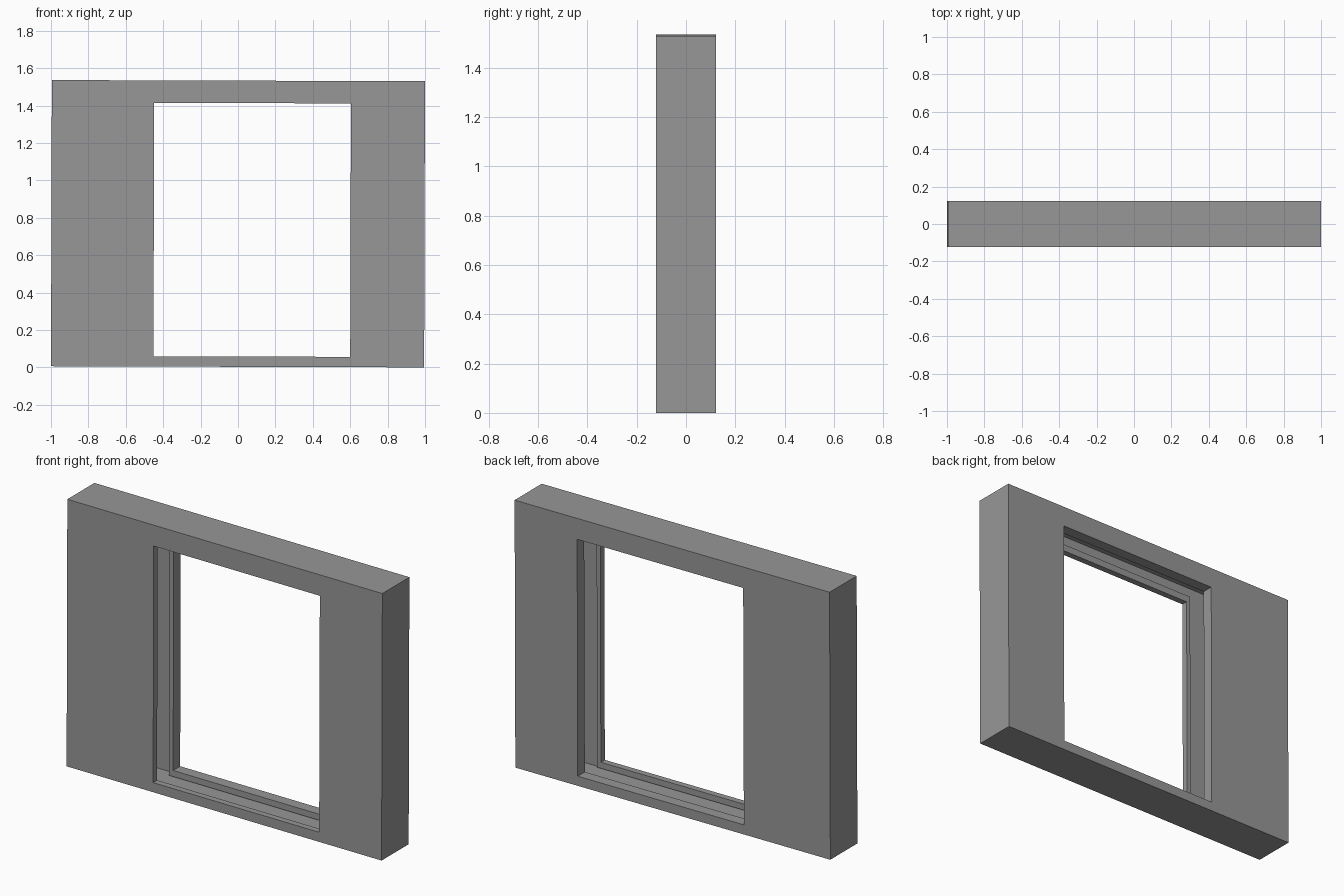
import bpy
import bmesh

default_cube = bpy.data.objects.get("Cube")
if default_cube:
    bpy.data.objects.remove(default_cube, do_unlink=True)

# Single plain grey finish
grey = bpy.data.materials.new("wall grey")
grey.use_nodes = True
colour = (0.31, 0.31, 0.31, 1)
grey.diffuse_color = colour
grey.node_tree.nodes["Principled BSDF"].inputs["Base Color"].default_value = colour

# Rectangles as left, right, bottom, top
outer = (-0.9975, 0.9975, 0.0, 1.53)
hollow = (-0.98, 0.98, 0.015, 1.515)
opening = (-0.45, 0.602, 0.055, 1.41)
lip = (-0.475, 0.625, 0.02, 1.45)

# Depths, front to back
FRONT, FRONT_SKIN, FRONT_LIP = -0.1225, -0.107, -0.0865
BACK_LIP, BACK_SKIN, BACK = 0.0585, 0.107, 0.1225

# Closed section swept around the opening: skin, returned lip, hollow core
section = [
    (outer, FRONT), (opening, FRONT), (opening, FRONT_LIP), (lip, FRONT_LIP),
    (lip, FRONT_SKIN), (hollow, FRONT_SKIN), (hollow, BACK_SKIN),
    (lip, BACK_SKIN), (lip, BACK_LIP), (opening, BACK_LIP),
    (opening, BACK), (outer, BACK),
]


def rectangle_loop(bm, rect, y):
    left, right, bottom, top = rect
    corners = ((left, bottom), (right, bottom), (right, top), (left, top))
    return [bm.verts.new((x, y, z)) for x, z in corners]


bm = bmesh.new()
loops = [rectangle_loop(bm, rect, y) for rect, y in section]
for i, a in enumerate(loops):
    b = loops[(i + 1) % len(loops)]
    for j in range(4):
        k = (j + 1) % 4
        bm.faces.new((a[j], a[k], b[k], b[j]))
bmesh.ops.recalc_face_normals(bm, faces=bm.faces[:])

mesh = bpy.data.meshes.new("wall_with_window_opening")
bm.to_mesh(mesh)
bm.free()
mesh.materials.append(grey)

# The wall leans very slightly to its left
wall = bpy.data.objects.new("wall_with_window_opening", mesh)
bpy.context.collection.objects.link(wall)
wall.rotation_euler.y = 0.003
wall.location = (-0.0023, 0, 0.003)
